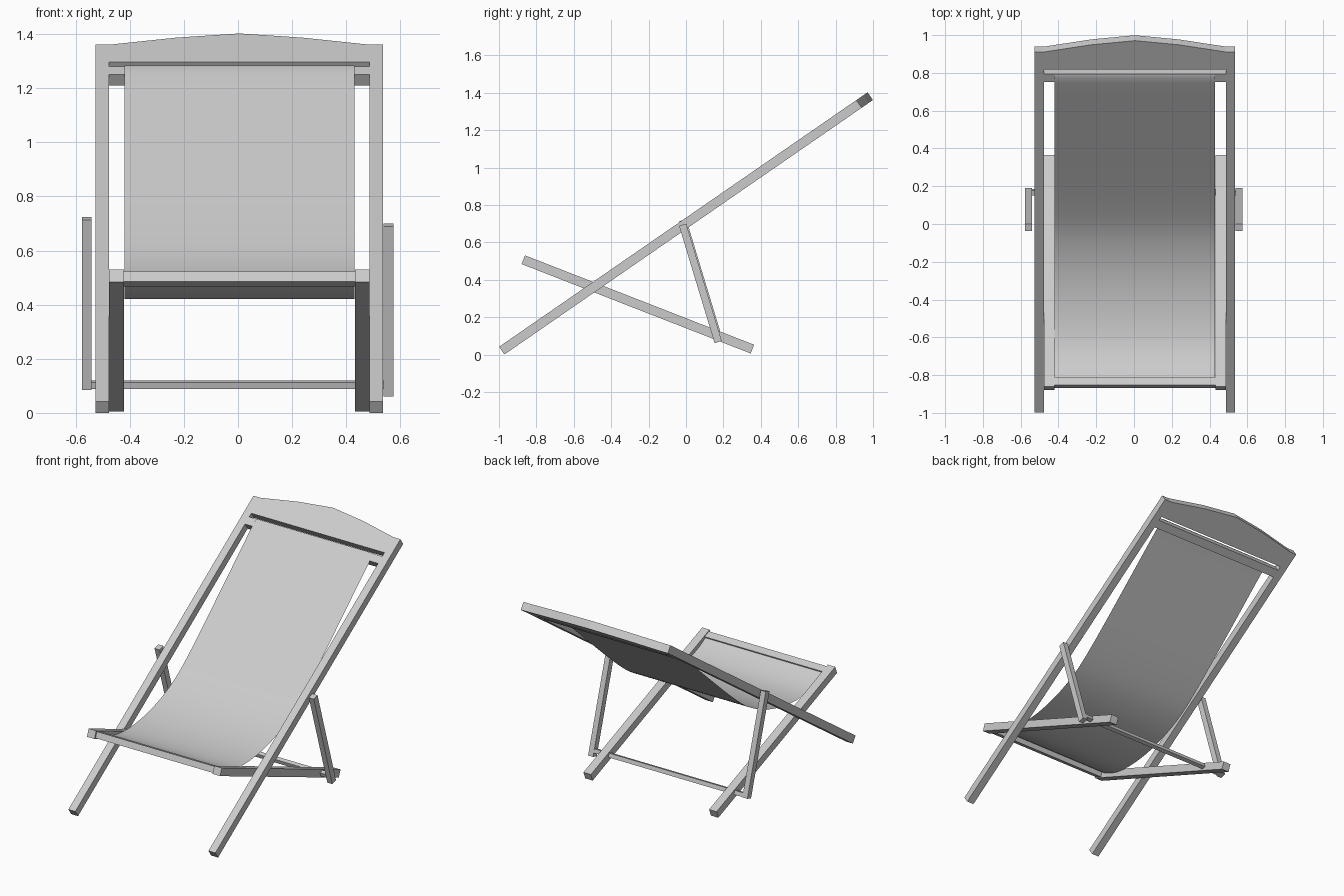
import bpy, bmesh
from math import atan2
from mathutils import Vector, Matrix

if "Cube" in bpy.data.objects:
    bpy.data.objects.remove(bpy.data.objects["Cube"])

CX = 0.005  # the frame sits slightly off centre


def slab(name, outline, thick, start, end):
    """Extrude an (x, distance) outline lying in the plane that runs from start to end (y, z)."""
    ang = atan2(end[1] - start[1], end[0] - start[0])
    m = Matrix.Translation((0, start[0], start[1])) @ Matrix.Rotation(ang, 4, 'X')
    bm = bmesh.new()
    face = bm.faces.new([bm.verts.new((x, s, -thick / 2)) for x, s in outline])
    ext = bmesh.ops.extrude_face_region(bm, geom=[face])
    top = [v for v in ext['geom'] if isinstance(v, bmesh.types.BMVert)]
    bmesh.ops.translate(bm, verts=top, vec=(0, 0, thick))
    bmesh.ops.transform(bm, matrix=m, verts=bm.verts)
    return finish(name, bm)


def finish(name, bm):
    bmesh.ops.recalc_face_normals(bm, faces=bm.faces)
    me = bpy.data.meshes.new(name)
    bm.to_mesh(me)
    bm.free()
    ob = bpy.data.objects.new(name, me)
    bpy.context.collection.objects.link(ob)
    return ob


def rect(x0, x1, s0, s1):
    return [(x0, s0), (x1, s0), (x1, s1), (x0, s1)]


# Back frame: two long rails joined by an arched head board
A, B = (-0.985, 0.021), (0.925, 1.34)
L = (Vector(B) - Vector(A)).length
inner, outer = 0.481, 0.531
half = [(inner, L - 0.114), (inner, 0), (outer, 0), (outer, L), (inner, L), (0.233, L + 0.046)]
outline = [(CX + x, s) for x, s in half] + [(CX, L + 0.073)]
outline += [(CX - x, s) for x, s in reversed(half)]
slab("back_frame", outline, 0.05, A, B)

# Slat under the head board slot
slab("fabric_slat", rect(CX - inner, CX + inner, L - 0.194, L - 0.141), 0.05, A, B)

# Seat frame: two rails and a front bar
C, D = (-0.87, 0.507), (0.355, 0.029)
SL = (Vector(D) - Vector(C)).length
for side, label in ((-1, "left"), (1, "right")):
    xs = sorted((CX + side * 0.427, CX + side * inner))
    slab("seat_rail_" + label, rect(*xs, 0, SL), 0.05, C, D)
slab("seat_front_bar", rect(CX - 0.427, CX + 0.427, 0.01, 0.058), 0.04, C, D)

# Props outside the rails, the left one a little higher
for label, x0, x1, dz in (("left", -0.577, -0.541, 0.024), ("right", 0.538, 0.574, 0)):
    p0, p1 = (0.172, 0.067 + dz), (-0.018, 0.694 + dz)
    PL = (Vector(p1) - Vector(p0)).length
    slab("prop_" + label, rect(x0, x1, 0, PL), 0.04, p0, p1)

# Rear bar joining the props
slab("rear_bar", rect(-0.545, 0.54, -0.013, 0.013), 0.026, (0.168, 0.104), (-0.022, 0.731))

# Sling fabric: single sagging sheet
path = [(-0.825, 0.505), (-0.76, 0.465), (-0.66, 0.43), (-0.55, 0.42), (-0.42, 0.43),
        (-0.29, 0.458), (-0.16, 0.505), (-0.03, 0.575), (0.1, 0.675), (0.25, 0.805),
        (0.5, 1.03), (0.746, 1.252), (0.792, 1.284)]
pts = [Vector(p) for p in path]
pts = [2 * pts[0] - pts[1]] + pts + [2 * pts[-1] - pts[-2]]
curve = []
for a, b, c, d in zip(pts, pts[1:], pts[2:], pts[3:]):
    for k in range(3):
        t = k / 3
        curve.append(0.5 * (2 * b + (c - a) * t + (2 * a - 5 * b + 4 * c - d) * t * t
                            + (3 * b - a - 3 * c + d) * t ** 3))
curve.append(pts[-2])
bm = bmesh.new()
rows = [[bm.verts.new((CX + sx * 0.425, p.x, p.y)) for sx in (-1, 1)] for p in curve]
for (a, b), (c, d) in zip(rows, rows[1:]):
    f = bm.faces.new((a, b, d, c))
    f.smooth = True
finish("sling_fabric", bm)
